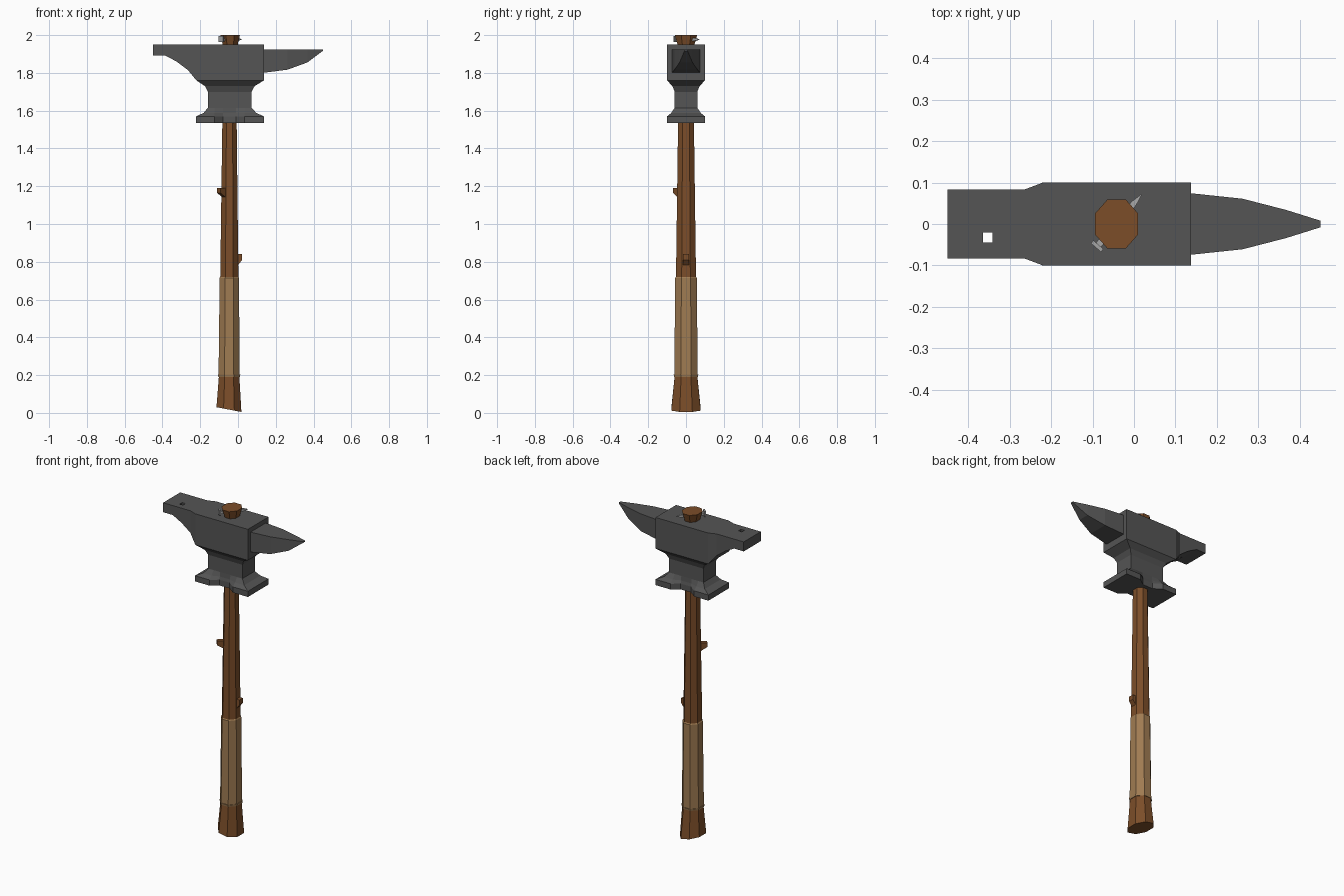
import bpy, bmesh
from mathutils import Vector

if "Cube" in bpy.data.objects:
    bpy.data.objects.remove(bpy.data.objects["Cube"])


def material(name, rgb):
    m = bpy.data.materials.new(name)
    m.diffuse_color = (*rgb, 1)
    m.use_nodes = True
    m.node_tree.nodes["Principled BSDF"].inputs["Base Color"].default_value = m.diffuse_color
    return m


IRON = material("dark_iron", (0.09, 0.09, 0.09))
STEEL = material("light_steel", (0.38, 0.38, 0.38))
WOOD = material("wood", (0.20, 0.075, 0.022))
WRAP = material("leather_wrap", (0.35, 0.20, 0.085))


def loft(name, rings, mat):
    """Skin a list of equal-length point rings and cap both ends."""
    bm = bmesh.new()
    vs = [[bm.verts.new(p) for p in r] for r in rings]
    n = len(vs[0])
    for a, b in zip(vs, vs[1:]):
        for i in range(n):
            j = (i + 1) % n
            bm.faces.new((a[i], a[j], b[j], b[i]))
    bm.faces.new(vs[0][::-1])
    bm.faces.new(vs[-1])
    bmesh.ops.recalc_face_normals(bm, faces=bm.faces)
    me = bpy.data.meshes.new(name)
    bm.to_mesh(me)
    bm.free()
    ob = bpy.data.objects.new(name, me)
    bpy.context.collection.objects.link(ob)
    me.materials.append(mat)
    return ob


def octagon(z, cx, hx, hy, slope=0.0):
    k = 0.43
    unit = [(1, -k), (1, k), (k, 1), (-k, 1), (-1, k), (-1, -k), (-k, -1), (k, -1)]
    return [(cx + u * hx, v * hy, z - slope * u * hx) for u, v in unit]


def x_section(x, hy, z0, z1):
    return [(x, -hy, z0), (x, hy, z0), (x, hy, z1), (x, -hy, z1)]


def foot_section(z, x0, x1, hy, hn):
    """Rectangle with a notch of half-depth hn in its front and back edges."""
    c = -0.045
    front = [(x0, -hy), (c - 0.08, -hy), (c - 0.035, -hn),
             (c + 0.035, -hn), (c + 0.08, -hy), (x1, -hy)]
    return [(x, y, z) for x, y in front + [(x, -y) for x, y in front[::-1]]]


def bar(name, start, end, half0, half1, mat):
    """Tapered square bar between two points."""
    a, b = Vector(start), Vector(end)
    side = (b - a).cross(Vector((0, 0, 1))).normalized()
    up = side.cross(b - a).normalized()
    corners = [(-1, -1), (1, -1), (1, 1), (-1, 1)]
    return loft(name, [[p + side * s * h + up * t * h for s, t in corners]
                       for p, h in ((a, half0), (b, half1))], mat)


# handle with slanted butt and flared top
loft("handle", [
    octagon(0.0175, -0.048, 0.066, 0.078, 0.19),
    octagon(0.195, -0.047, 0.054, 0.060),
    octagon(0.72, -0.046, 0.048, 0.053),
    octagon(1.535, -0.045, 0.038, 0.042),
    octagon(1.94, -0.041, 0.037, 0.042),
    octagon(2.0, -0.042, 0.052, 0.059)], WOOD)

# grip wrap and its bottom lip
loft("grip_wrap", [octagon(0.20, -0.047, 0.056, 0.062),
                   octagon(0.715, -0.046, 0.051, 0.057),
                   octagon(0.722, -0.046, 0.047, 0.052)], WRAP)
loft("grip_lip", [octagon(0.19, -0.047, 0.057, 0.063),
                  octagon(0.202, -0.047, 0.059, 0.065)], WRAP)

# anvil heel and body
body = loft("anvil_body", [x_section(x, hy, z, 1.95) for x, hy, z in (
    (-0.45, 0.083, 1.892), (-0.385, 0.083, 1.892), (-0.325, 0.083, 1.86),
    (-0.265, 0.083, 1.815), (-0.22, 0.1, 1.76), (0.137, 0.1, 1.76))], IRON)

# square hole in the heel
cutter = loft("hole_cutter", [[(x, y, z) for x, y in (
    (-0.365, -0.045), (-0.342, -0.045), (-0.342, -0.02), (-0.365, -0.02))]
    for z in (1.7, 2.1)], IRON)
cutter.hide_render = True
mod = body.modifiers.new("hole", "BOOLEAN")
mod.operation, mod.object, mod.solver = "DIFFERENCE", cutter, "EXACT"
bpy.context.view_layer.objects.active = body
bpy.ops.object.modifier_apply(modifier="hole")
bpy.data.objects.remove(cutter)

# horn
loft("anvil_horn", [x_section(x, hy, z, 1.923) for x, hy, z in (
    (0.13, 0.075, 1.80), (0.262, 0.061, 1.817),
    (0.367, 0.034, 1.855), (0.45, 0.008, 1.917))], IRON)

# waist and notched foot
loft("anvil_base", [foot_section(*s) for s in (
    (1.535, -0.222, 0.137, 0.1, 0.066), (1.57, -0.222, 0.137, 0.1, 0.066),
    (1.588, -0.182, 0.097, 0.078, 0.062), (1.615, -0.16, 0.072, 0.06, 0.06),
    (1.70, -0.16, 0.072, 0.06, 0.06), (1.73, -0.175, 0.088, 0.072, 0.072),
    (1.76, -0.22, 0.137, 0.1, 0.1))], IRON)

# nail through the handle top
bar("nail_shaft", (-0.088, -0.053, 1.977), (0.0, 0.05, 1.977), 0.008, 0.007, STEEL)
bar("nail_tip", (0.0, 0.05, 1.977), (0.018, 0.071, 1.977), 0.007, 0.001, STEEL)
bar("nail_head", (-0.092, -0.057, 1.979), (-0.086, -0.050, 1.979), 0.016, 0.016, STEEL)


def stub(name, base, direction, length, width, z_top, z_tip, z_root):
    """Cut twig: flat top, blunt end, underside sloping back to the handle."""
    b, d = Vector((*base, 0)), Vector((*direction, 0)).normalized()
    s = Vector((-d.y, d.x, 0)) * width
    prof = [(-0.02, z_top), (length, z_top), (length, z_tip), (0, z_root), (-0.02, z_root)]
    loft(name, [[b + d * t + Vector((0, 0, z)) + s * k for t, z in prof]
                for k in (-1, 1)], WOOD)


# twig stubs on the shaft
stub("upper_stub", (-0.073, -0.032), (-1, -0.95), 0.040, 0.013, 1.19, 1.165, 1.14)
stub("lower_stub", (-0.002, 0.0), (1, 0), 0.024, 0.016, 0.84, 0.81, 0.78)
